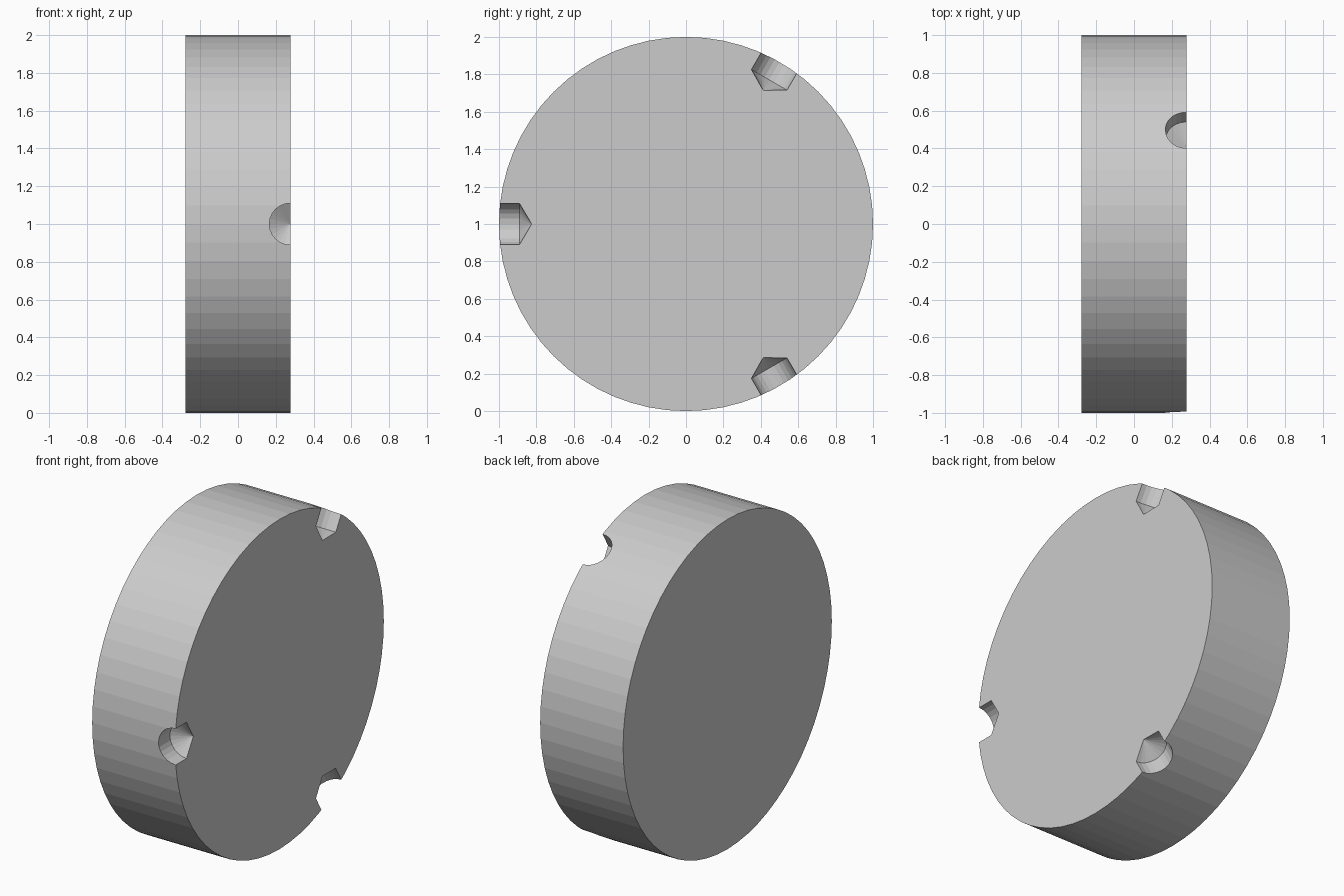
import bpy, bmesh
from math import radians, pi, cos, sin
from mathutils import Matrix

if "Cube" in bpy.data.objects:
    bpy.data.objects.remove(bpy.data.objects["Cube"])

R, HALF = 1.0, 0.278           # disc radius and half thickness
HOLE_R, WALL, TIP = 0.11, 0.89, 0.825   # hole radius, radial positions of cone start and tip


def add_object(name, bm):
    bmesh.ops.recalc_face_normals(bm, faces=bm.faces)
    mesh = bpy.data.meshes.new(name)
    bm.to_mesh(mesh)
    bm.free()
    obj = bpy.data.objects.new(name, mesh)
    bpy.context.collection.objects.link(obj)
    return obj


# round disc lying along the x axis
bm = bmesh.new()
bmesh.ops.create_cone(bm, cap_ends=True, segments=64, radius1=R, radius2=R, depth=2 * HALF,
                      matrix=Matrix.Translation((0, 0, 1)) @ Matrix.Rotation(pi / 2, 4, 'Y'))
disc = add_object("disc", bm)


# drill-shaped cutter pointing at the disc centre, centred on the +x face edge
def drill(name, angle, sides=24):
    bm = bmesh.new()
    rings = []
    for y in (1.2, WALL):
        rings.append([bm.verts.new((HALF - 0.002 + HOLE_R * cos(2 * pi * i / sides), y,
                                    HOLE_R * sin(2 * pi * i / sides))) for i in range(sides)])
    tip = bm.verts.new((HALF - 0.002, TIP, 0))
    outer, inner = rings
    bm.faces.new(outer)
    for i in range(sides):
        j = (i + 1) % sides
        bm.faces.new((outer[i], outer[j], inner[j], inner[i]))
        bm.faces.new((inner[i], inner[j], tip))
    bm.transform(Matrix.Translation((0, 0, 1)) @ Matrix.Rotation(angle, 4, 'X'))
    obj = add_object(name, bm)
    obj.hide_render = True
    obj.hide_set(True)
    return obj


# three half-round notches around the rim
for n, deg in enumerate((60, 180, 300)):
    mod = disc.modifiers.new("notch", 'BOOLEAN')
    mod.operation = 'DIFFERENCE'
    mod.solver = 'EXACT'
    mod.object = drill(f"notch_cutter_{n + 1}", radians(deg))
